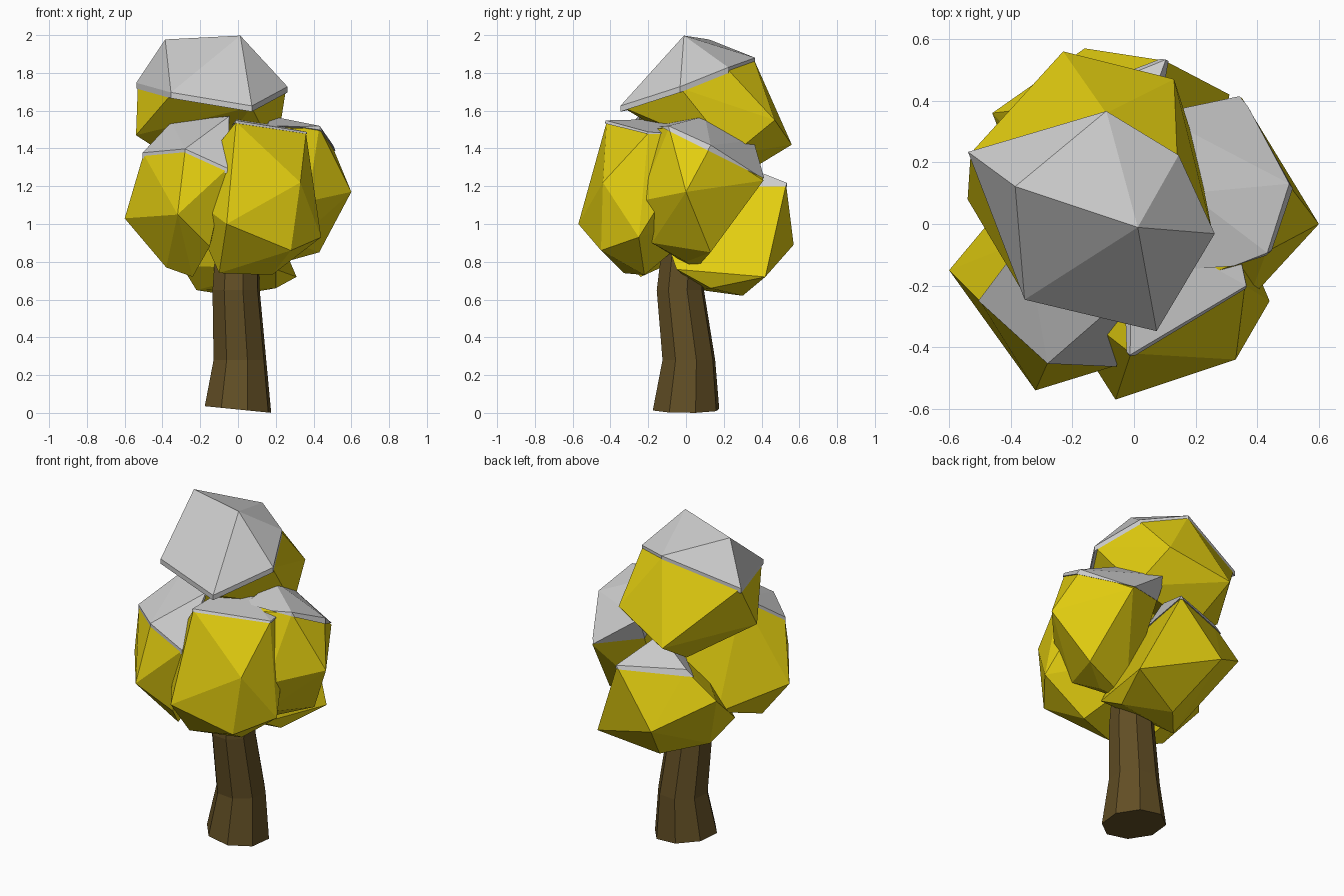
import bpy, bmesh
from math import cos, sin, tau
from mathutils import Vector, Matrix

if "Cube" in bpy.data.objects:
    bpy.data.objects.remove(bpy.data.objects["Cube"])


def material(name, rgb):
    m = bpy.data.materials.new(name)
    m.diffuse_color = (*rgb, 1)
    m.use_nodes = True
    m.node_tree.nodes["Principled BSDF"].inputs["Base Color"].default_value = m.diffuse_color
    return m


LEAF = material("yellow_leaf", (0.76, 0.61, 0.005))
BARK = material("bark", (0.12, 0.076, 0.018))


def finish(bm, name, mat=None):
    bmesh.ops.recalc_face_normals(bm, faces=bm.faces[:])
    me = bpy.data.meshes.new(name)
    bm.to_mesh(me)
    bm.free()
    ob = bpy.data.objects.new(name, me)
    bpy.context.collection.objects.link(ob)
    if mat:
        me.materials.append(mat)
    return ob


def frame(a, b):
    """Axes with a as the first direction and b lying in the first plane."""
    a = a.normalized()
    c = (b - a * b.dot(a)).normalized()
    return Matrix((a, c, a.cross(c))).transposed()


def clump(name, centre, radius, corners):
    """Icosahedron turned to its first two corners, then pulled to all of them."""
    centre = Vector(centre)
    targets = [Vector(c) - centre for c in corners]
    bm = bmesh.new()
    bmesh.ops.create_icosphere(bm, subdivisions=1, radius=radius)
    bm.verts.ensure_lookup_table()
    v0 = bm.verts[0]
    v1 = v0.link_edges[0].other_vert(v0)
    turn = frame(targets[0], targets[1]) @ frame(v0.co, v1.co).transposed()
    free = [turn @ v.co for v in bm.verts]
    bm.free()
    for t in targets[:12]:
        free.remove(min(free, key=lambda p: p.angle(t)))
    bm = bmesh.new()
    for p in targets + free:
        bm.verts.new(p + centre)
    bmesh.ops.convex_hull(bm, input=bm.verts[:])
    bmesh.ops.delete(bm, geom=[v for v in bm.verts if not v.link_faces], context='VERTS')
    return finish(bm, name, LEAF)


def snow(name, body, z0, sx, sy, whole=False):
    """Raised cap of a clump above the plane z = z0 + sx*x + sy*y (cut, or whole facets only)."""
    bm = bmesh.new()
    bm.from_mesh(body.data)
    if whole:
        low = [f for f in bm.faces
               if any(v.co.z < z0 + sx * v.co.x + sy * v.co.y for v in f.verts)]
        bmesh.ops.delete(bm, geom=low, context='FACES')
        rim = [e for e in bm.edges if e.is_boundary]
        lip = bmesh.ops.extrude_edge_only(bm, edges=rim)["geom"]
        for v in lip:
            if isinstance(v, bmesh.types.BMVert):
                v.co.z -= 0.03
    else:
        bmesh.ops.bisect_plane(bm, geom=bm.verts[:] + bm.edges[:] + bm.faces[:],
                               plane_co=(0, 0, z0), clear_inner=True,
                               plane_no=Vector((-sx, -sy, 1)).normalized())
    bmesh.ops.holes_fill(bm, edges=[e for e in bm.edges if e.is_boundary], sides=0)
    mid = sum((v.co for v in bm.verts), Vector()) / len(bm.verts)
    for v in bm.verts:
        v.co = mid + (v.co - mid) * 1.02 + Vector((0, 0, 0.008))
    finish(bm, name).data.materials.clear()


# Trunk: eight-sided, bent, with a slightly slanted foot
bm = bmesh.new()
rings = []
for x, y, z, r in [(0, 0, 0.018, 0.183), (0.01, 0.015, 0.28, 0.145),
                   (-0.01, -0.03, 0.65, 0.13), (0, 0, 1.05, 0.11)]:
    tilt = 0.1 if z < 0.1 else 0
    ring = []
    for i in range(8):
        dx, dy = r * cos(tau * i / 8 + 0.28), r * sin(tau * i / 8 + 0.28)
        ring.append(bm.verts.new((x + dx, y + dy, z - tilt * dx)))
    rings.append(ring)
for lo, hi in zip(rings, rings[1:]):
    for i in range(8):
        j = (i + 1) % 8
        bm.faces.new((lo[i], lo[j], hi[j], hi[i]))
bm.faces.new(rings[0])
bm.faces.new(rings[-1])
finish(bm, "trunk", BARK)

# Crown clumps with their snow caps
top = clump("top_foliage", (-0.14, 0.12, 1.62), 0.38, [
    (0.01, -0.01, 1.985), (0.255, -0.03, 1.72), (-0.38, 0.12, 1.965), (-0.09, 0.36, 1.87),
    (0.07, -0.34, 1.62), (-0.35, -0.24, 1.69), (-0.53, 0.23, 1.74), (-0.23, 0.56, 1.42),
    (0.13, 0.47, 1.55), (-0.54, 0.08, 1.47), (0.2, 0.25, 1.37), (-0.2, 0.28, 1.25),
    (0.14, 0.22, 1.82)])
snow("top_snow", top, 1.67, 0.158, 0.396, whole=True)

front = clump("front_foliage", (0.12, -0.15, 1.15), 0.42, [
    (-0.06, -0.57, 1.0), (0.33, -0.44, 1.22), (-0.01, -0.42, 1.54), (0.36, -0.2, 1.48),
    (0.28, -0.45, 0.86), (-0.1, -0.33, 0.74), (0.0, 0.0, 1.55), (0.44, -0.25, 0.93),
    (0.18, -0.22, 0.73), (0.3, 0.08, 1.46)])
snow("front_snow", front, 1.503, -0.12, -0.05)

left = clump("left_foliage", (-0.2, -0.12, 1.15), 0.4, [
    (-0.6, -0.15, 1.03), (-0.5, -0.25, 1.37), (-0.28, -0.45, 1.39), (-0.32, -0.54, 1.05),
    (-0.38, -0.2, 0.77), (-0.05, -0.25, 1.56), (-0.35, -0.05, 1.53), (-0.15, -0.42, 0.88),
    (-0.06, -0.46, 1.29), (-0.24, -0.24, 0.72)])
snow("left_snow", left, 1.26, 0, 0, whole=True)

right = clump("right_foliage", (0.2, 0.07, 1.18), 0.4, [
    (0.6, 0, 1.17), (0.35, 0.41, 1.23), (0.43, -0.09, 1.51), (0.5, 0.13, 1.41),
    (0.18, 0.1, 1.56), (0.37, -0.25, 1.12), (0.43, 0.13, 0.85), (0.3, -0.18, 0.9),
    (0.15, -0.2, 1.5), (0.25, 0.0, 0.8), (0.1, 0.05, 0.76)])
snow("right_snow", right, 1.44, 0, -0.5)

back = clump("back_foliage", (-0.07, 0.2, 0.97), 0.37, [
    (-0.16, 0.57, 0.89), (0.31, 0.42, 0.72), (0.1, 0.53, 1.21), (-0.46, 0.36, 1.08),
    (-0.03, 0.3, 0.62), (-0.22, 0.08, 0.65), (0.0, 0.25, 1.32), (0.2, 0.13, 0.66),
    (0.2, -0.05, 0.76), (-0.3, -0.05, 0.78)])
snow("back_snow", back, 1.19, 0, 0)
